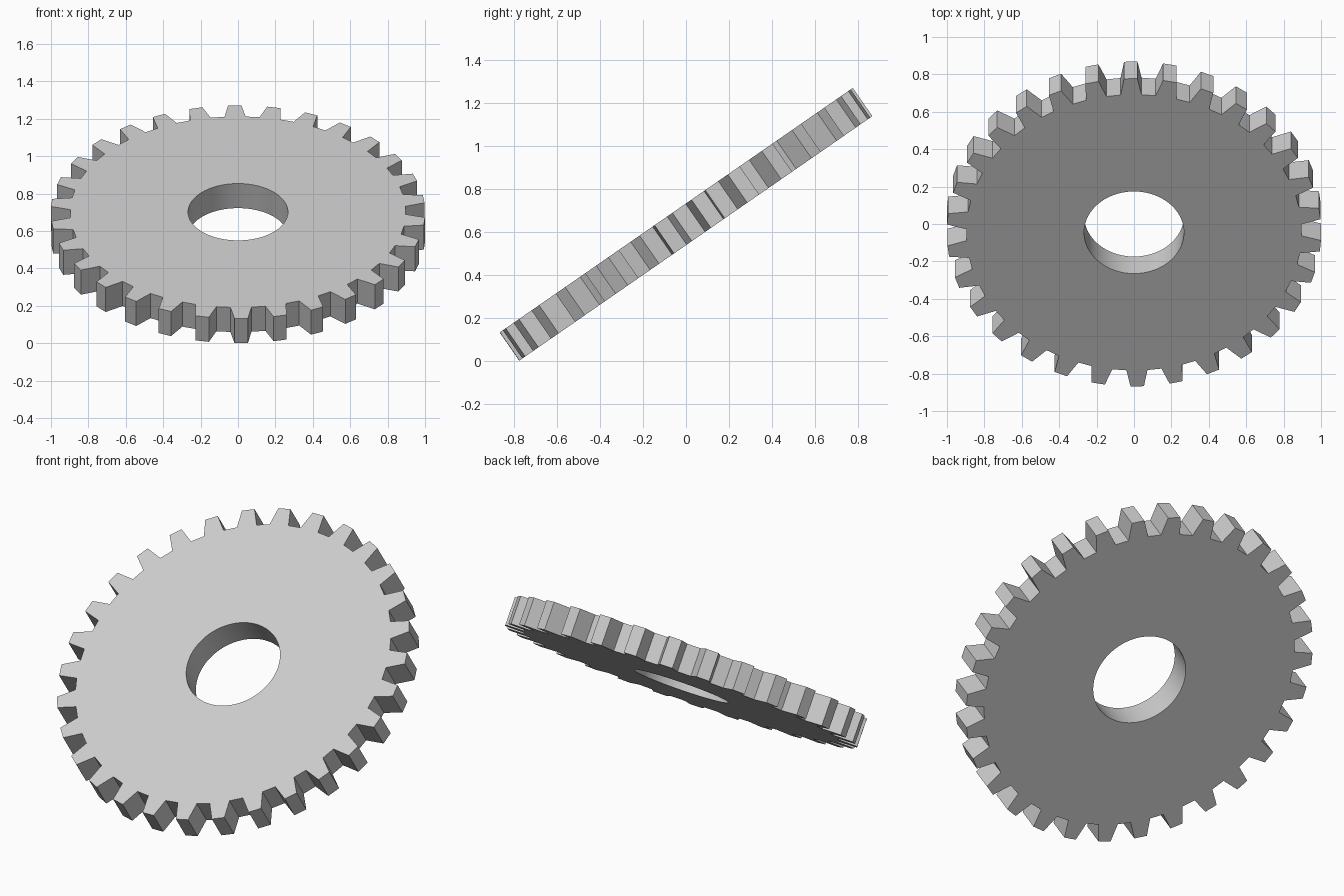
import bpy, bmesh
from math import radians, cos, sin

cube = bpy.data.objects.get("Cube")
if cube:
    bpy.data.objects.remove(cube, do_unlink=True)

# Gear dimensions
TEETH = 30
TIP, ROOT, BORE = 1.001, 0.897, 0.267
THICK = 0.16
TILT, PHASE = radians(34.7), 7.0

# Single grey metal
grey = bpy.data.materials.new("grey_metal")
grey.use_nodes = True
colour = (0.6, 0.6, 0.6, 1)
grey.diffuse_color = colour
grey.node_tree.nodes["Principled BSDF"].inputs["Base Color"].default_value = colour


def polar(radius, degrees, z):
    a = radians(degrees)
    return (radius * cos(a), radius * sin(a), z)


# One tooth: (radius, outer angle, matching bore angle)
TOOTH = [(ROOT, -3.6, -4.5), (TIP, -2.05, -1.5), (TIP, 2.05, 1.5), (ROOT, 3.6, 4.5)]

bm = bmesh.new()
outer, inner = [], []
for i in range(TEETH):
    centre = PHASE + i * 360 / TEETH
    for radius, angle, bore_angle in TOOTH:
        outer.append(bm.verts.new(polar(radius, centre + angle, -THICK / 2)))
        inner.append(bm.verts.new(polar(BORE, centre + bore_angle, -THICK / 2)))

# Flat ring between the toothed rim and the bore, extruded to thickness
count = len(outer)
for i in range(count):
    j = (i + 1) % count
    bm.faces.new((inner[i], outer[i], outer[j], inner[j]))
top = bmesh.ops.extrude_face_region(bm, geom=bm.faces[:], use_keep_orig=True)
moved = [g for g in top["geom"] if isinstance(g, bmesh.types.BMVert)]
bmesh.ops.translate(bm, verts=moved, vec=(0, 0, THICK))
bmesh.ops.recalc_face_normals(bm, faces=bm.faces[:])

mesh = bpy.data.meshes.new("gear_wheel")
bm.to_mesh(mesh)
bm.free()
mesh.materials.append(grey)
gear = bpy.data.objects.new("gear_wheel", mesh)
bpy.context.collection.objects.link(gear)

# Lean the wheel back and rest its lowest edge on the floor
gear.rotation_euler.x = TILT
gear.location.z = TIP * sin(TILT) + THICK / 2 * cos(TILT)

# Smooth bore, crisp teeth
bpy.ops.object.select_all(action="DESELECT")
gear.select_set(True)
bpy.context.view_layer.objects.active = gear
bpy.ops.object.shade_smooth_by_angle(angle=radians(30))
